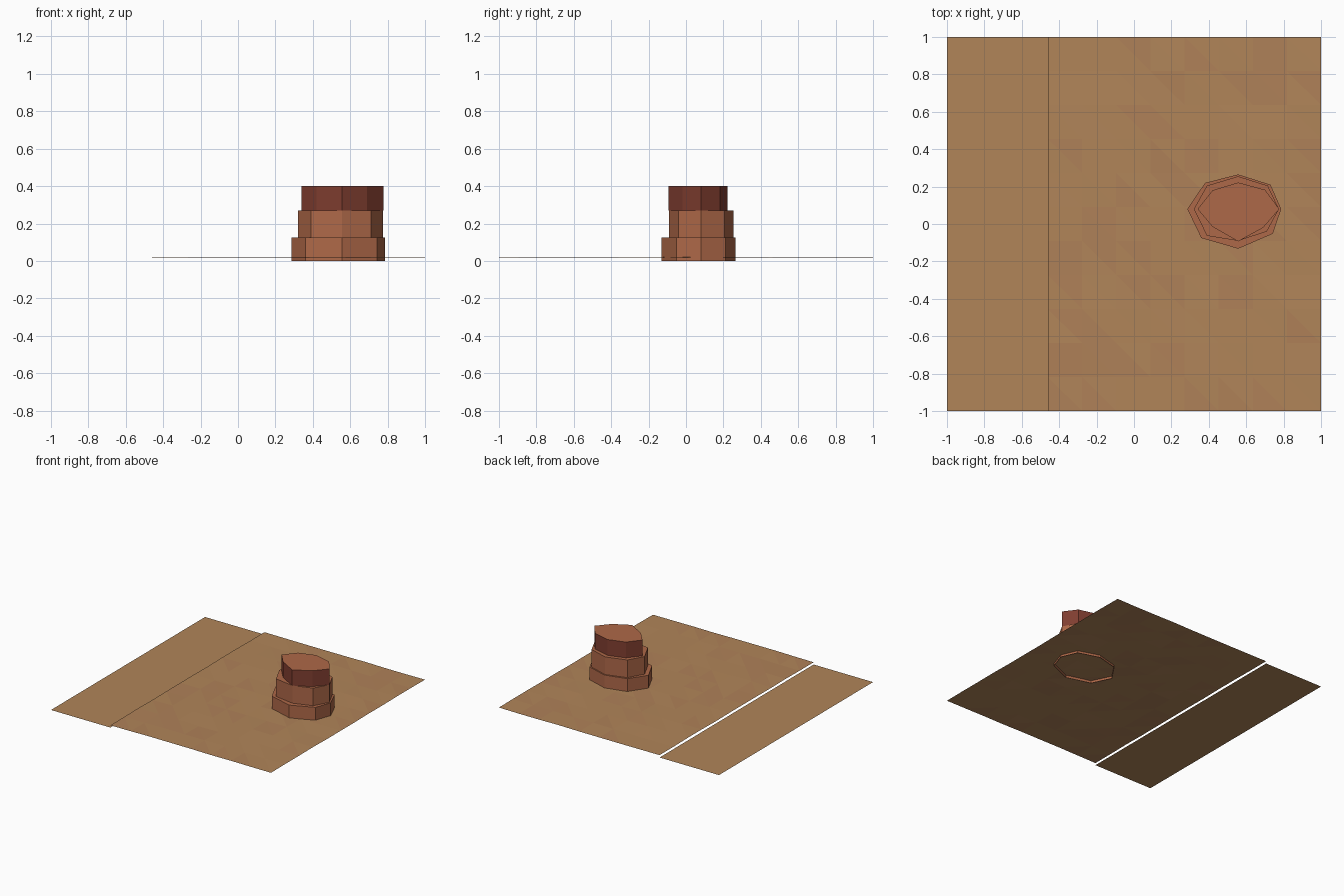
import bpy, bmesh, random

if "Cube" in bpy.data.objects:
    bpy.data.objects.remove(bpy.data.objects["Cube"])

random.seed(4)


def mat(name, rgb):
    lin = [((c / 255 + 0.055) / 1.055) ** 2.4 for c in rgb]
    m = bpy.data.materials.new(name)
    m.diffuse_color = (*lin, 1)
    m.use_nodes = True
    m.node_tree.nodes["Principled BSDF"].inputs["Base Color"].default_value = m.diffuse_color
    return m


sand = mat("sand", (177, 133, 89))
red_sand = mat("reddish sand", (175, 129, 88))
rock = mat("rock", (174, 104, 72))
dark_rock = mat("dark red rock", (128, 62, 48))


def finish(name, bm, mats):
    me = bpy.data.meshes.new(name)
    bm.to_mesh(me)
    bm.free()
    for m in mats:
        me.materials.append(m)
    ob = bpy.data.objects.new(name, me)
    bpy.context.collection.objects.link(ob)
    return ob


def sheet(name, x0, x1, nx, ny, z, bump):
    """Flat-shaded ground sheet, triangulated, with slight random bumps."""
    bm = bmesh.new()
    rows = [[bm.verts.new((x0 + (x1 - x0) * i / nx, -1 + 2 * j / ny,
                           z + random.uniform(-bump, bump)))
             for i in range(nx + 1)] for j in range(ny + 1)]
    for j in range(ny):
        for i in range(nx):
            a, b = rows[j][i], rows[j][i + 1]
            c, d = rows[j + 1][i + 1], rows[j + 1][i]
            if bump:
                for tri in ((a, b, d), (b, c, d)):
                    f = bm.faces.new(tri)
                    f.material_index = int(random.random() < 0.3)
            else:
                bm.faces.new((a, b, c, d))
    return finish(name, bm, [sand, red_sand])


# Ground: low flat strip and slightly raised, gently uneven plain
sheet("low_ground_strip", -1, -0.46, 1, 1, 0.0, 0)
sheet("raised_plain", -0.46, 1, 8, 11, 0.02, 0.002)


def tier(name, outline, z0, z1, side):
    """Irregular eight-sided rock layer with open bottom and rock-coloured top."""
    bm = bmesh.new()
    lo = [bm.verts.new((x, y, z0)) for x, y in outline]
    hi = [bm.verts.new((x, y, z1)) for x, y in outline]
    for i in range(len(lo)):
        j = (i + 1) % len(lo)
        bm.faces.new((lo[i], lo[j], hi[j], hi[i]))
    bm.faces.new(hi).material_index = 1
    return finish(name, bm, [side, rock])


# Stepped rock tower
tier("rock_base", [(.285, .08), (.36, -.075), (.557, -.132), (.742, -.052),
                   (.787, .08), (.73, .21), (.557, .265), (.38, .22)],
     0, 0.125, rock)
tier("rock_middle", [(.32, .08), (.39, -.063), (.557, -.09), (.71, -.04),
                     (.775, .08), (.715, .205), (.557, .255), (.39, .205)],
     0.125, 0.27, rock)
tier("rock_cap", [(.34, .08), (.42, -.015), (.557, -.093), (.69, -.02),
                  (.777, .08), (.70, .183), (.557, .222), (.42, .18)],
     0.27, 0.4, dark_rock)
